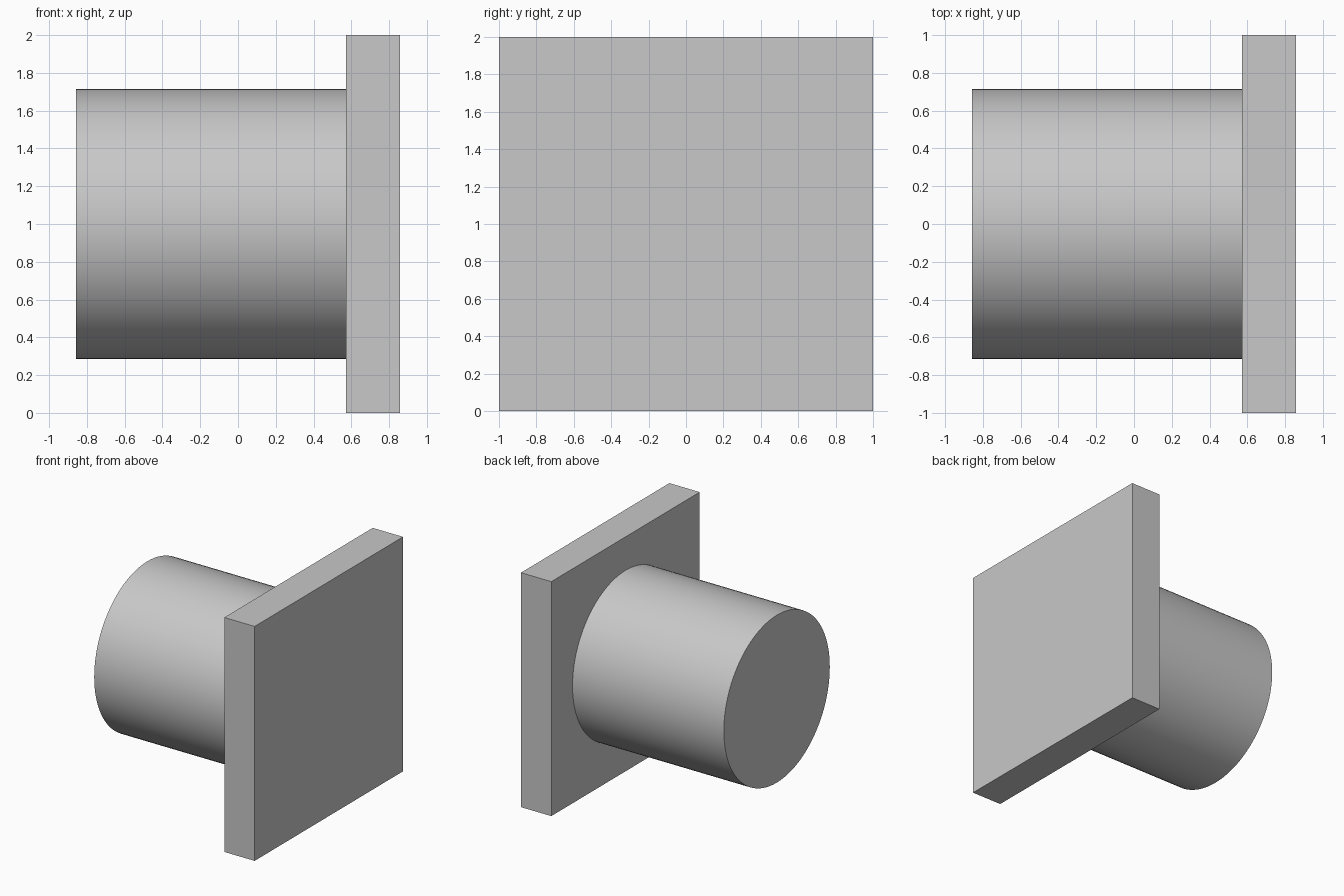
import bpy
import math

if "Cube" in bpy.data.objects:
    bpy.data.objects.remove(bpy.data.objects["Cube"])

PLATE_X0, PLATE_X1 = 0.571, 0.857   # plate thickness range
BOSS_X0, BOSS_R = -0.857, 0.714     # free end and radius of the round boss
EMBED = 0.01                        # boss is sunk slightly into the plate

grey = bpy.data.materials.new("light_grey")
grey.diffuse_color = (0.58, 0.58, 0.58, 1.0)
grey.use_nodes = True
grey.node_tree.nodes["Principled BSDF"].inputs["Base Color"].default_value = grey.diffuse_color


def finish(name):
    obj = bpy.context.object
    obj.name = name
    obj.data.materials.append(grey)
    bpy.ops.object.transform_apply(location=False, rotation=True, scale=True)
    return obj


# Square end plate
bpy.ops.mesh.primitive_cube_add(size=1, location=((PLATE_X0 + PLATE_X1) / 2, 0, 1))
bpy.context.object.scale = (PLATE_X1 - PLATE_X0, 2, 2)
finish("square_plate")

# Solid round boss lying along x
end = PLATE_X0 + EMBED
bpy.ops.mesh.primitive_cylinder_add(
    vertices=96, radius=BOSS_R, depth=end - BOSS_X0,
    location=((BOSS_X0 + end) / 2, 0, 1), rotation=(0, math.pi / 2, 0))
finish("round_boss")
bpy.ops.object.shade_smooth_by_angle(angle=math.radians(30))
